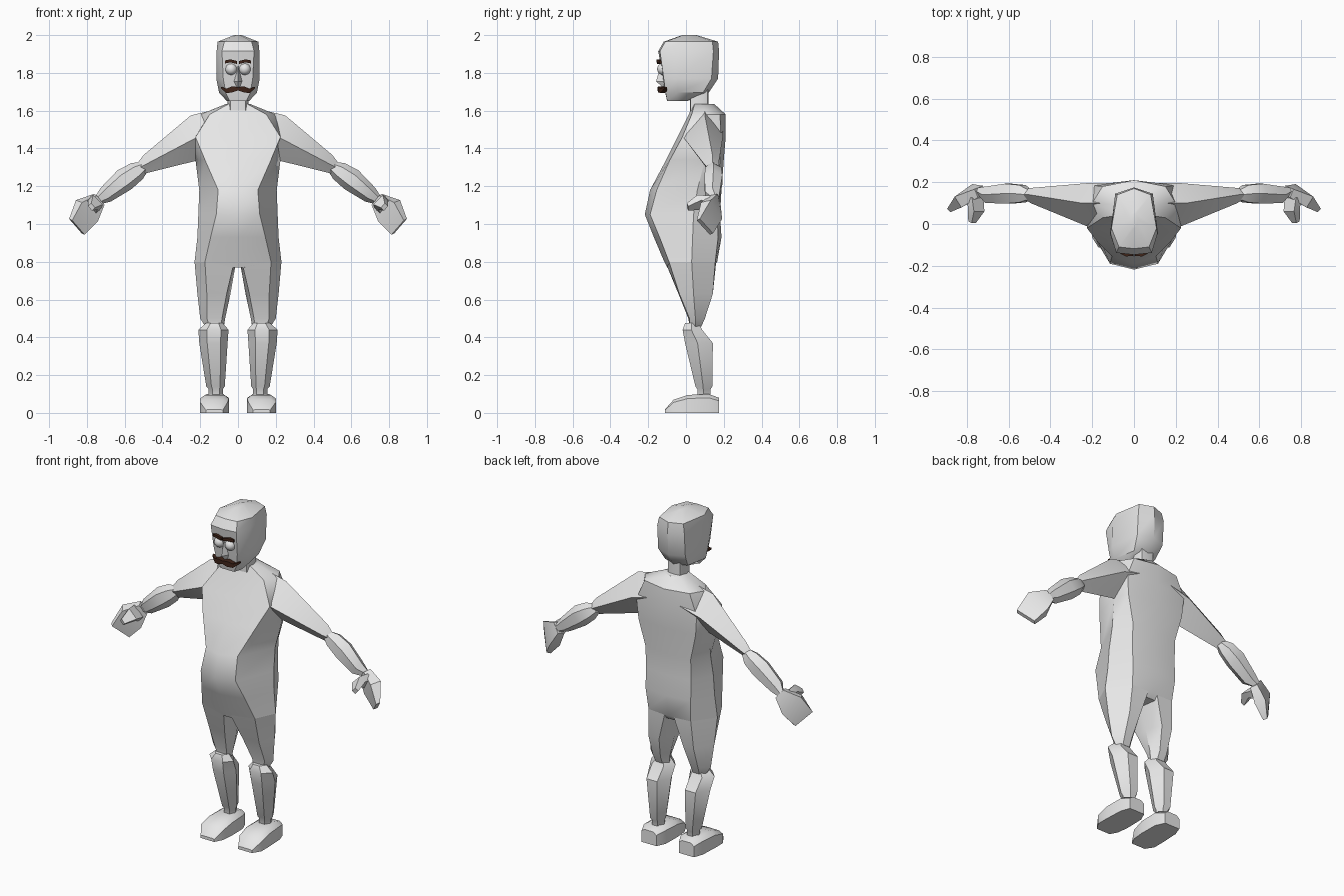
import bpy, bmesh, math
from mathutils import Vector


def material(name, rgb):
    m = bpy.data.materials.new(name)
    m.diffuse_color = (*rgb, 1)
    return m


GREY = material("light grey", (0.8, 0.8, 0.8))
BROWN = material("dark brown", (0.05, 0.018, 0.01))


def finish(bm, name, mat, mirror=False, angle=38):
    bmesh.ops.recalc_face_normals(bm, faces=bm.faces)
    me = bpy.data.meshes.new(name)
    bm.to_mesh(me)
    bm.free()
    me.materials.append(mat)
    ob = bpy.data.objects.new(name, me)
    bpy.context.collection.objects.link(ob)
    bpy.ops.object.select_all(action='DESELECT')
    bpy.context.view_layer.objects.active = ob
    ob.select_set(True)
    bpy.ops.object.shade_smooth_by_angle(angle=math.radians(angle))
    if mirror:
        ob.modifiers.new("mirror", 'MIRROR').use_clip = False
    return ob


def loft(name, rings, mat=GREY, mirror=False, angle=38):
    """Skin a list of equally sized point rings and cap both ends."""
    bm = bmesh.new()
    loops = [[bm.verts.new(p) for p in r] for r in rings]
    n = len(loops[0])
    for a, b in zip(loops, loops[1:]):
        for i in range(n):
            j = (i + 1) % n
            bm.faces.new((a[i], a[j], b[j], b[i]))
    bm.faces.new(loops[0])
    bm.faces.new(loops[-1])
    return finish(bm, name, mat, mirror, angle)


def level(z, yf, xe, ye, xs, ys, xb, yb, yc):
    """Symmetric eight-point section: front, front edge, side, back edge, back."""
    half = [(xe, ye), (xs, ys), (xb, yb)]
    pts = [(0, yf)] + half + [(0, yc)] + [(-x, y) for x, y in reversed(half)]
    return [(x, y, z) for x, y in pts]


def limb(z, x0, x1, y0, y1):
    """Six-sided leg section inside a rectangle."""
    w, ym = x1 - x0, y0 + (y1 - y0) * .45
    return [(x0 + w * .25, y0, z), (x0 + w * .72, y0, z), (x1, ym, z),
            (x0 + w * .72, y1, z), (x0 + w * .25, y1, z), (x0, ym, z)]


def arm_ring(x, z, y, rz, ry, slope=-.75, n=6):
    """Section across an arm that slopes down and outward."""
    up = Vector((-slope, 0, 1)).normalized()
    return [Vector((x, y, z)) + up * rz * math.cos(k * math.tau / n)
            + Vector((0, ry * math.sin(k * math.tau / n), 0)) for k in range(n)]


# torso with the belly
loft("torso", [level(*r) for r in (
    (.77, -.10, .03, -.10, .035, .03, .03, .14, .14),
    (.80, -.115, .175, -.09, .23, .03, .14, .155, .165),
    (.93, -.17, .145, -.14, .215, .035, .15, .17, .188),
    (1.05, -.218, .115, -.19, .21, .04, .15, .165, .18),
    (1.18, -.19, .105, -.155, .205, .06, .15, .17, .188),
    (1.34, -.105, .175, -.085, .225, .10, .19, .18, .20),
    (1.46, -.045, .225, -.02, .23, .09, .20, .185, .21),
    (1.58, .015, .15, .03, .20, .10, .15, .18, .21),
    (1.635, .035, .05, .045, .065, .09, .05, .13, .15))])

# neck
loft("neck", [level(z, .02, .04, .025, .055, .07, .04, .115, .12) for z in (1.6, 1.72)])

# head
loft("head", [level(*r) for r in (
    (1.652, -.10, .045, -.10, .06, -.045, .03, .0, .01),
    (1.695, -.11, .065, -.108, .10, -.045, .075, .09, .12),
    (1.77, -.122, .078, -.118, .115, -.045, .09, .135, .17),
    (1.915, -.147, .085, -.138, .113, -.045, .09, .145, .175),
    (1.965, -.118, .072, -.11, .108, -.02, .08, .14, .17),
    (2.0, -.02, .01, -.015, .02, .02, .01, .05, .055))])

# thighs running out of the torso
loft("thigh", [[(x, y, z) for x, y in r] for z, r in (
    (.80, ((.02, -.11), (.175, -.09), (.23, .03), (.14, .155), (.03, .16), (.01, .03))),
    (.63, ((.06, -.04), (.165, -.035), (.215, .04), (.15, .142), (.08, .142), (.04, .05))),
    (.50, ((.085, .012), (.165, .018), (.2, .05), (.15, .10), (.10, .10), (.068, .055))),
    (.455, ((.09, .02), (.15, .02), (.172, .05), (.145, .08), (.10, .08), (.075, .05))))],
    mirror=True)

# lower legs
loft("calf", [limb(*r) for r in (
    (.475, .08, .17, -.005, .07), (.44, .05, .21, -.018, .085), (.37, .055, .205, -.005, .142),
    (.14, .07, .168, .05, .14), (.125, .08, .155, .06, .13), (.07, .08, .155, .06, .13))],
    mirror=True)

# feet, lofted from heel to toe
loft("foot", [[(a, y, 0), (b, y, 0), (b, y, h * .8), (b - s, y, h), (a + s, y, h), (a, y, h * .8)]
              for y, a, b, h, s in ((.175, .075, .175, .08, .02), (.12, .05, .195, .10, .03),
                                    (.01, .048, .2, .095, .025), (-.065, .055, .2, .07, .025),
                                    (-.112, .08, .17, .018, .01))], mirror=True)

# upper arms: top, front, bottom, back corners
loft("upper_arm", [
    [(.08, .10, 1.615), (.10, .03, 1.5), (.10, .10, 1.36), (.08, .195, 1.5)],
    [(.25, .10, 1.575), (.215, -.015, 1.46), (.22, .10, 1.335), (.23, .195, 1.46)],
    [(.50, .14, 1.365), (.49, .098, 1.315), (.49, .13, 1.268), (.50, .172, 1.315)],
    [(.53, .14, 1.325), (.52, .115, 1.30), (.515, .13, 1.275), (.53, .16, 1.30)]], mirror=True)

# forearms
loft("forearm", [arm_ring(*r) for r in (
    (.495, 1.305, .14, .03, .025), (.535, 1.28, .145, .052, .048), (.60, 1.235, .145, .062, .055),
    (.70, 1.155, .14, .045, .045), (.735, 1.13, .155, .028, .022), (.76, 1.11, .155, .025, .02))],
    mirror=True)


# hands: flat tapered mitts with a thumb
def mitt(c, w, t):
    c, w, t = Vector(c), Vector(w), Vector(t)
    return [c + w + t, c - w + t, c - w - t, c + w - t]


loft("hand", [mitt(*r) for r in (
    ((.735, .155, 1.13), (.02, -.008, .025), (.008, .02, .004)),
    ((.80, .135, 1.07), (.042, -.03, .05), (.016, .026, .006)),
    ((.853, .10, .985), (.033, -.035, .038), (.008, .008, .004)))], mirror=True, angle=30)
loft("thumb", [mitt(*r) for r in (
    ((.765, .135, 1.10), (.028, 0, .03), (.018, .01, -.02)),
    ((.755, .07, 1.115), (.025, 0, .025), (.014, .01, -.014)),
    ((.775, .008, 1.09), (.010, 0, .012), (.008, .004, -.008)))], mirror=True, angle=30)

# eyes
bm = bmesh.new()
bmesh.ops.create_uvsphere(bm, u_segments=16, v_segments=10, radius=.031)
bmesh.ops.translate(bm, verts=bm.verts, vec=(.036, -.122, 1.82))
finish(bm, "eye", GREY, True, 60)

# nose wedge
loft("nose", [[(-w, -.11, z), (0, y, z), (w, -.11, z)] for z, w, y in (
    (1.84, .008, -.135), (1.755, .026, -.158), (1.725, .012, -.125))], angle=20)

# eyebrows
loft("eyebrow", [[(x, y, z - .008), (x, -.11, z - .008), (x, -.11, z + .008), (x, y, z + .008)]
                 for x, y, z in ((.005, -.153, 1.855), (.04, -.155, 1.864), (.068, -.14, 1.858))],
     BROWN, True)

# moustache
loft("moustache", [[(x, y, z - h), (x, -.10, z - h), (x, -.10, z + h), (x, y, z + h)]
                   for x, y, z, h in ((0, -.15, 1.716, .009), (.03, -.148, 1.713, .016),
                                      (.06, -.135, 1.705, .012), (.09, -.115, 1.722, .004))],
     BROWN, True)
